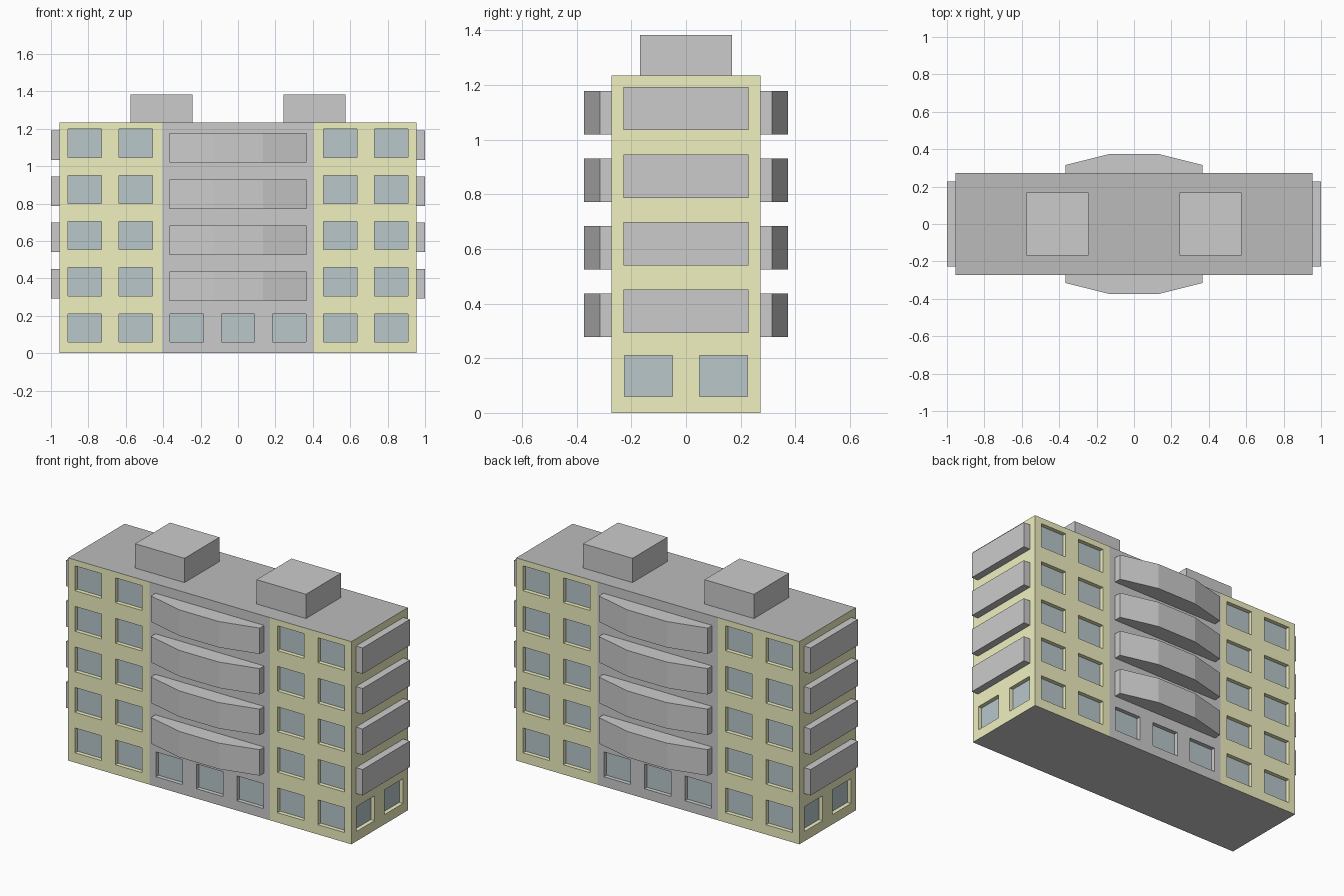
import bpy, bmesh
from mathutils import Vector

if "Cube" in bpy.data.objects:
    bpy.data.objects.remove(bpy.data.objects["Cube"])

W, D, H = 0.955, 0.272, 1.235          # half width, half depth, height
FLOOR = 0.247                          # storey height
PANEL = 0.407                          # half width of grey centre strip
WIN = 0.0895                           # half width of a window


def material(name, color):
    m = bpy.data.materials.new(name)
    m.diffuse_color = (*color, 1)
    m.use_nodes = True
    m.node_tree.nodes["Principled BSDF"].inputs["Base Color"].default_value = m.diffuse_color
    return m


yellow = material("yellow_wall", (0.87, 0.87, 0.53))
grey = material("grey_concrete", (0.7, 0.7, 0.7))
glass = material("window_glass", (0.48, 0.57, 0.59))
roof = material("roof_felt", (0.5, 0.5, 0.5))


def to_object(bm, name, *mats):
    me = bpy.data.meshes.new(name)
    bm.to_mesh(me)
    bm.free()
    for m in mats:
        me.materials.append(m)
    ob = bpy.data.objects.new(name, me)
    bpy.context.collection.objects.link(ob)
    return ob


def prism(name, outline, z0, z1):
    """Extrude a flat xy outline from z0 to z1."""
    bm = bmesh.new()
    low = [bm.verts.new((x, y, z0)) for x, y in outline]
    top = [bm.verts.new((x, y, z1)) for x, y in outline]
    bm.faces.new(low)
    bm.faces.new(top)
    n = len(outline)
    for i in range(n):
        j = (i + 1) % n
        bm.faces.new((low[i], low[j], top[j], top[i]))
    bmesh.ops.recalc_face_normals(bm, faces=bm.faces)
    return to_object(bm, name, grey)


def box(name, x0, x1, y0, y1, z0, z1):
    return prism(name, [(x0, y0), (x1, y0), (x1, y1), (x0, y1)], z0, z1)


# Building body: a box sliced along every window edge
col_x = [i * 0.273 for i in range(-3, 4)]
col_y = [-0.137, 0.137]
row_z = [0.135 + i * FLOOR for i in range(5)]
cuts = [(0, x + s * WIN) for x in col_x for s in (-1, 1)]
cuts += [(0, s * PANEL) for s in (-1, 1)]
cuts += [(1, y + s * 0.088) for y in col_y for s in (-1, 1)]
cuts += [(2, z + s * 0.0755) for z in row_z for s in (-1, 1)]

bm = bmesh.new()
bmesh.ops.create_cube(bm, size=1)
for v in bm.verts:
    v.co = Vector((v.co.x * 2 * W, v.co.y * 2 * D, (v.co.z + 0.5) * H))
for axis, pos in cuts:
    normal, point = Vector(), Vector()
    normal[axis], point[axis] = 1, pos
    bmesh.ops.bisect_plane(bm, geom=bm.verts[:] + bm.edges[:] + bm.faces[:],
                           plane_co=point, plane_no=normal)
bm.normal_update()


def near(value, values):
    return any(abs(value - v) < 0.004 for v in values)


# Wall colours and window cells
windows = []
for f in bm.faces:
    c, n = f.calc_center_median(), f.normal
    if abs(n.z) > 0.5:
        f.material_index = 3 if n.z > 0 else 1
    elif abs(n.y) > 0.5:
        centre = abs(c.x) < PANEL
        f.material_index = 1 if centre else 0
        if near(c.x, col_x) and near(c.z, row_z[:1] if centre else row_z):
            windows.append(f)
    elif near(c.y, col_y) and near(c.z, row_z[:1]):
        windows.append(f)

# Sink the panes into the wall
bmesh.ops.inset_individual(bm, faces=windows, thickness=0, depth=-0.025)
for f in windows:
    f.material_index = 2
to_object(bm, "building_body", yellow, grey, glass, roof)

# Balconies on the four upper floors, on all four sides
for i in range(4):
    z = 0.278 + i * FLOOR
    for s, side in ((-1, "front"), (1, "back")):
        bow = [(-0.367, D), (-0.367, 0.315), (-0.133, 0.374),
               (0.133, 0.374), (0.367, 0.315), (0.367, D)]
        prism(f"{side}_balcony_{i + 1}", [(x, s * y) for x, y in bow], z, z + 0.158)
    for s, side in ((-1, "left"), (1, "right")):
        box(f"{side}_balcony_{i + 1}", s * W, s * 1.0, -0.228, 0.228,
            z + 0.015, z + 0.173)

# Stair and lift housings on the roof
for s, side in ((-1, "left"), (1, "right")):
    box(f"{side}_roof_housing", s * 0.243, s * 0.576, -0.168, 0.168, H, 1.383)
